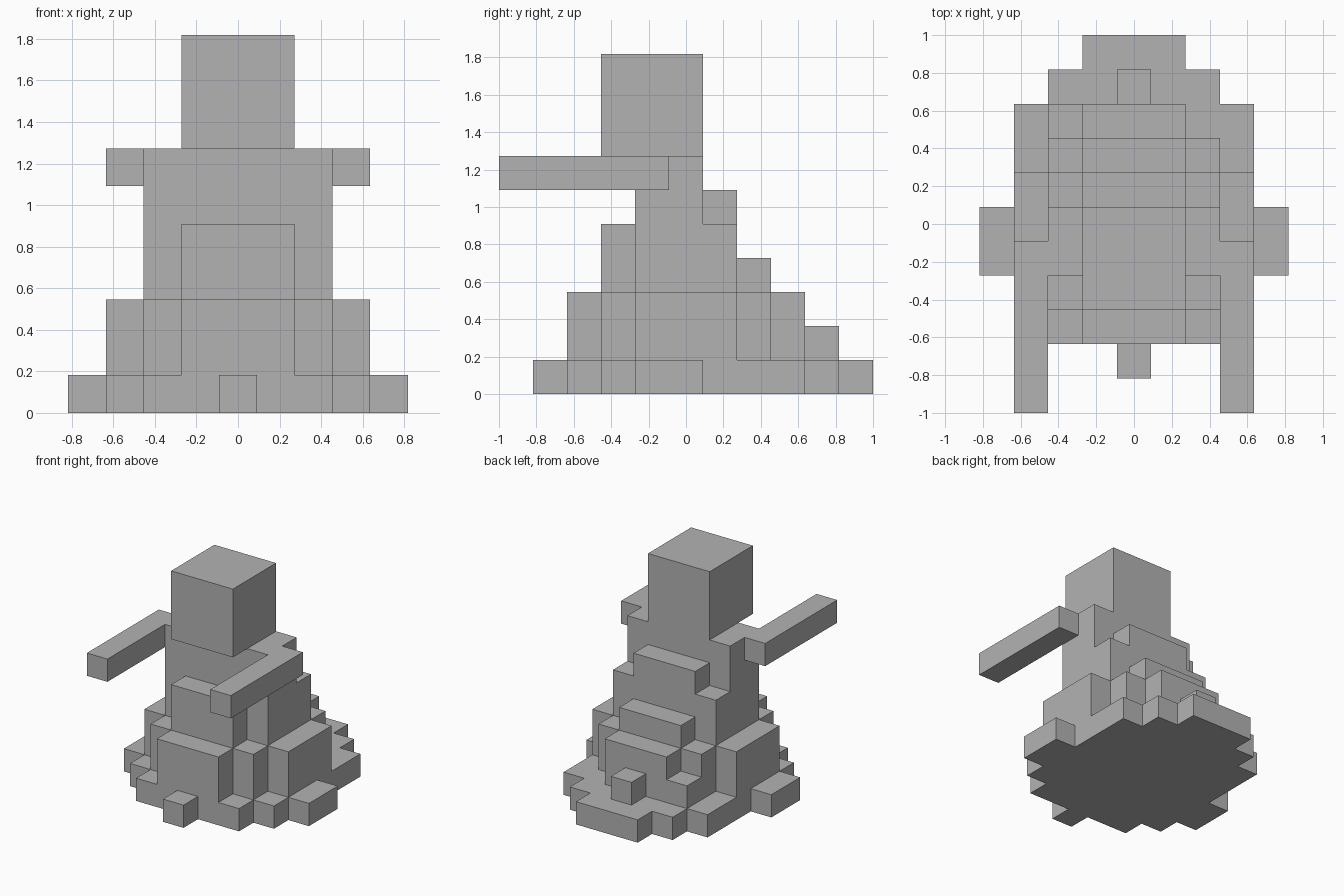
import bpy
import bmesh

UNIT = 2 / 11  # edge of one cube cell

cube = bpy.data.objects.get("Cube")
if cube:
    bpy.data.objects.remove(cube, do_unlink=True)

grey = bpy.data.materials.new("plain grey")
grey.use_nodes = True
grey.diffuse_color = (0.45, 0.45, 0.45, 1)
grey.node_tree.nodes["Principled BSDF"].inputs["Base Color"].default_value = grey.diffuse_color


def slab(name, outline, z0, z1):
    """Extrude a flat outline, given in cells, from z0 up to z1."""
    bm = bmesh.new()
    face = bm.faces.new([bm.verts.new((x * UNIT, y * UNIT, z0 * UNIT)) for x, y in outline])
    extruded = bmesh.ops.extrude_face_region(bm, geom=[face])["geom"]
    top = [v for v in extruded if isinstance(v, bmesh.types.BMVert)]
    bmesh.ops.translate(bm, verts=top, vec=(0, 0, (z1 - z0) * UNIT))
    bmesh.ops.recalc_face_normals(bm, faces=bm.faces)
    mesh = bpy.data.meshes.new(name)
    bm.to_mesh(mesh)
    bm.free()
    mesh.materials.append(grey)
    obj = bpy.data.objects.new(name, mesh)
    bpy.context.collection.objects.link(obj)
    return obj


def box(name, x0, x1, y0, y1, z0, z1):
    return slab(name, [(x0, y0), (x1, y0), (x1, y1), (x0, y1)], z0, z1)


def stepped(name, steps, z0, z1):
    """Symmetric stepped layer; each step is (half width, front, back), narrowest first."""
    front, back = [], []
    inner = None
    for half, y0, y1 in steps:
        if inner is not None:
            front.append((inner, y0))
            back.append((inner, y1))
        front.append((half, y0))
        back.append((half, y1))
        inner = half
    right = front + back[::-1]
    left = [(-x, y) for x, y in right[::-1]]
    return slab(name, right + left, z0, z1)


# Skirt: wide hem, then the stepped middle
stepped("skirt_hem", [(0.5, -4.5, 5.5), (1.5, -3.5, 5.5), (2.5, -3.5, 4.5),
                      (3.5, -2.5, 3.5), (4.5, -1.5, 0.5)], 0, 1)
stepped("skirt_middle", [(1.5, -3.5, 3.5), (2.5, -2.5, 2.5), (3.5, -1.5, 1.5)], 1, 3)
box("skirt_fold", -2.5, -1.5, 2.5, 3.5, 1, 2)
box("tail_stub", -0.5, 0.5, 3.5, 4.5, 1, 2)

# Body and its front and back steps
stepped("waist", [(1.5, -2.5, 1.5), (2.5, -1.5, 1.5)], 3, 5)
box("lower_back_step", -1.5, 1.5, 1.5, 2.5, 3, 4)
box("chest", -2.5, 2.5, -1.5, 0.5, 5, 7)
box("upper_back_step", -1.5, 1.5, 0.5, 1.5, 5, 6)

# Head and outstretched arms
box("head", -1.5, 1.5, -2.5, 0.5, 7, 10)
for side, x in (("left", 2.5), ("right", -3.5)):
    box(side + "_arm", x, x + 1, -5.5, -0.5, 6, 7)
